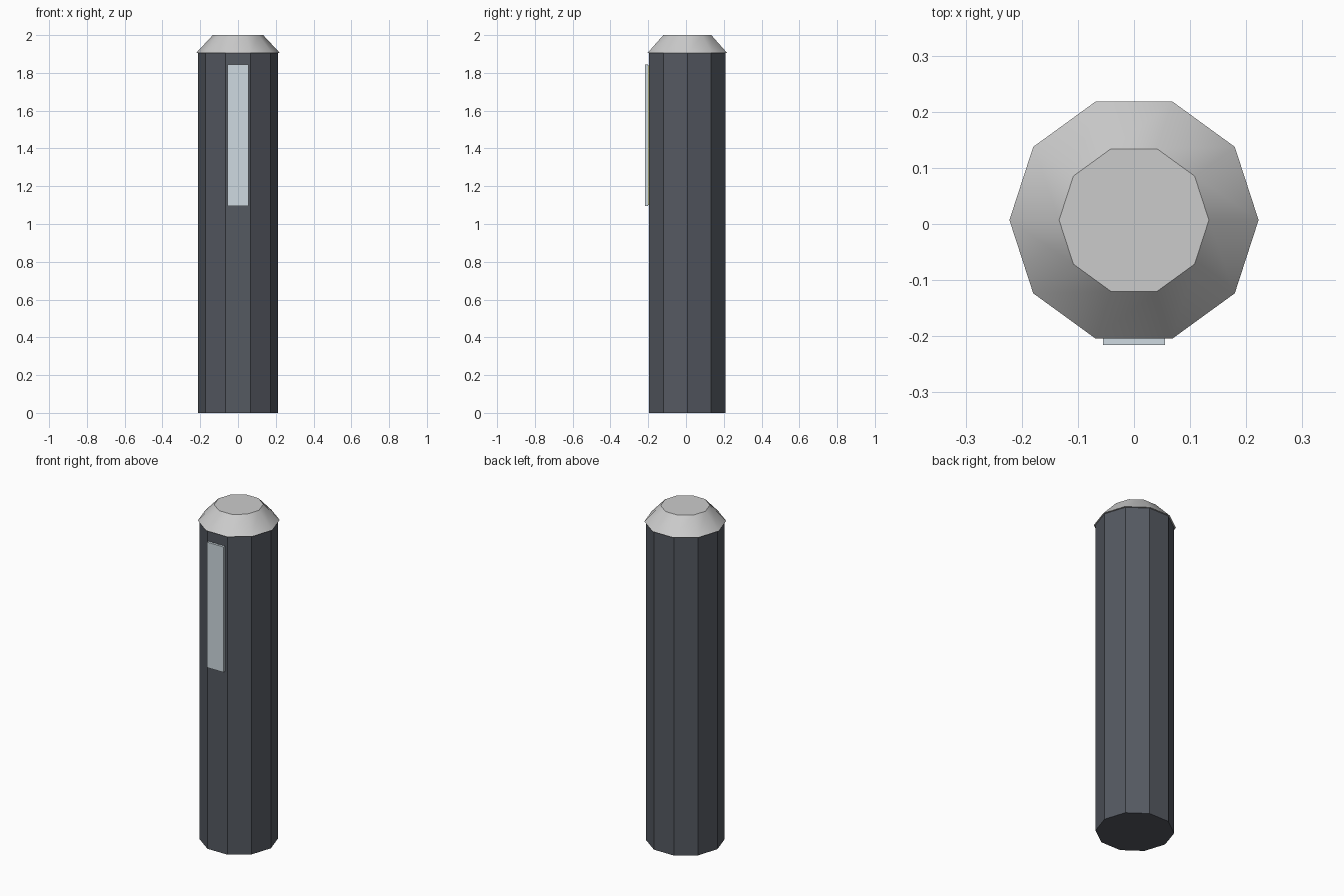
import bpy, bmesh, math

if "Cube" in bpy.data.objects:
    bpy.data.objects.remove(bpy.data.objects["Cube"])

CY = 0.007  # column axis, so that the front panel keeps the model centred


def material(name, color):
    m = bpy.data.materials.new(name)
    m.diffuse_color = color
    m.use_nodes = True
    m.node_tree.nodes["Principled BSDF"].inputs["Base Color"].default_value = m.diffuse_color
    return m


def finish(name, bm, mat=None):
    bmesh.ops.recalc_face_normals(bm, faces=bm.faces)
    me = bpy.data.meshes.new(name)
    bm.to_mesh(me)
    bm.free()
    ob = bpy.data.objects.new(name, me)
    bpy.context.collection.objects.link(ob)
    if mat:
        me.materials.append(mat)
    return ob


def prism(name, r0, r1, z0, z1, mat=None, smooth=False):
    """Ten-sided prism or frustum with a corner on the x axis."""
    bm = bmesh.new()
    rings = []
    for r, z in ((r0, z0), (r1, z1)):
        rings.append([bm.verts.new((r * math.cos(math.tau * i / 10),
                                    CY + r * math.sin(math.tau * i / 10), z))
                      for i in range(10)])
    low, high = rings
    for i in range(10):
        j = (i + 1) % 10
        bm.faces.new((low[i], low[j], high[j], high[i])).smooth = smooth
    bm.faces.new(low[::-1])
    bm.faces.new(high)
    if smooth:
        for e in bm.edges:
            if abs(e.verts[0].co.z - e.verts[1].co.z) < 1e-6:
                e.smooth = False
    return finish(name, bm, mat)


def box(name, lo, hi, mat):
    bm = bmesh.new()
    bmesh.ops.create_cube(bm, size=1)
    for v in bm.verts:
        v.co = [(a + b) / 2 + c * (b - a) for a, b, c in zip(lo, hi, v.co)]
    return finish(name, bm, mat)


dark = material("dark_metal", (0.09, 0.10, 0.12, 1))
glass = material("pale_glass", (0.62, 0.70, 0.75, 1))
glow = material("lamp_yellow", (0.75, 0.70, 0.25, 1))

# Column and bevelled cap
prism("post", 0.213, 0.213, 0.0, 1.905, dark)
prism("cap", 0.222, 0.1335, 1.905, 2.0, smooth=True)

# Light strip on the front face
box("lamp_strip", (-0.05, -0.202, 1.10), (0.05, -0.19, 1.84), glow)
box("lamp_cover", (-0.055, -0.216, 1.095), (0.055, -0.202, 1.845), glass)
